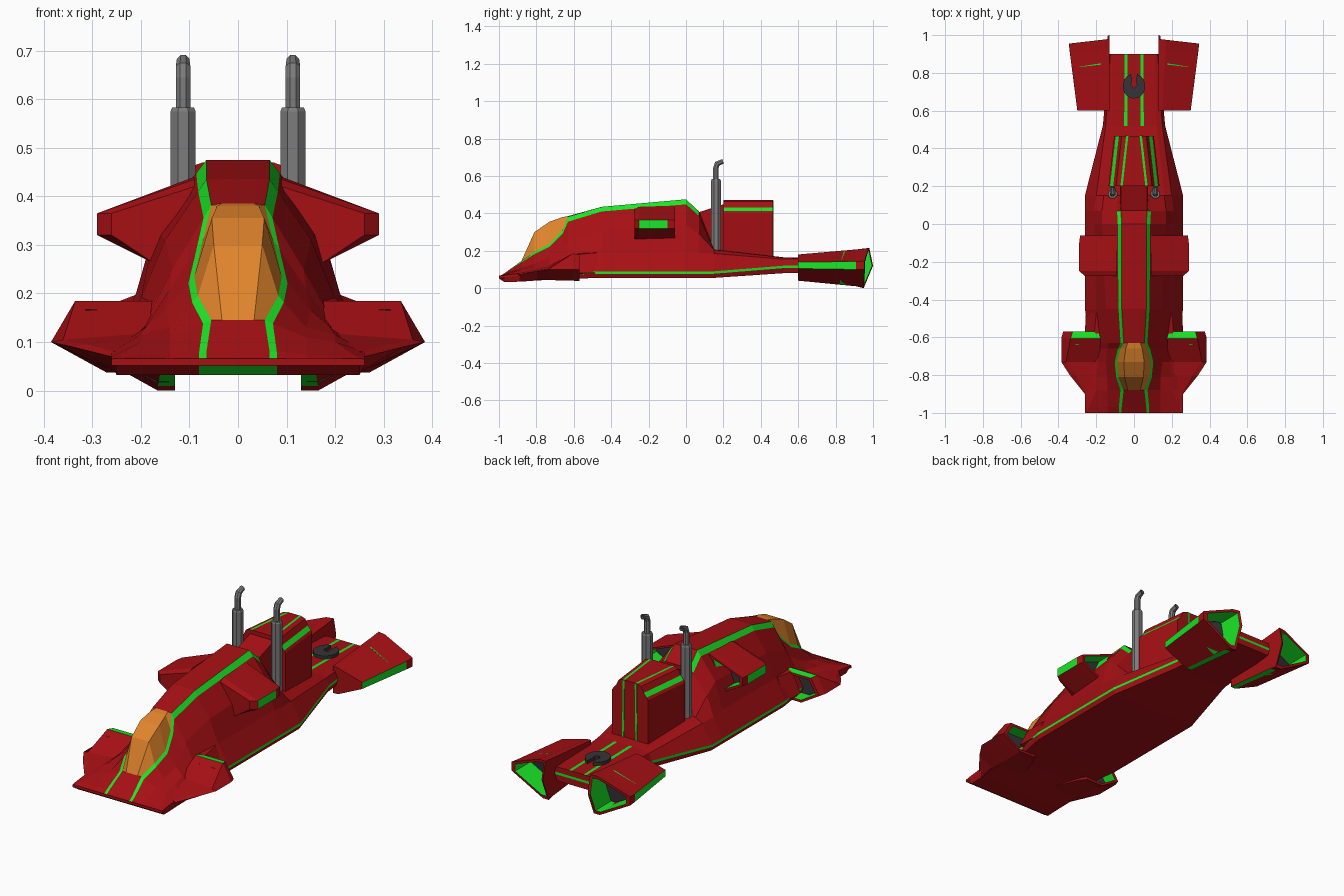
import bpy, bmesh, math
from mathutils import Vector

if "Cube" in bpy.data.objects:
    bpy.data.objects.remove(bpy.data.objects["Cube"])

RED, GREEN, ORANGE, DARK, GREY = range(5)


def material(name, r, g, b):
    m = bpy.data.materials.new(name)
    m.diffuse_color = (r, g, b, 1)
    m.use_nodes = True
    m.node_tree.nodes["Principled BSDF"].inputs["Base Color"].default_value = m.diffuse_color
    return m


MATS = [material("red_paint", .38, .005, .007), material("green_trim", .01, .8, .02),
        material("orange_glass", .75, .23, .025), material("dark_metal", .035, .035, .04),
        material("grey_metal", .2, .2, .2)]


def loft(name, rings, color, caps=(RED, RED), mirror=False, banded=False):
    """Skin closed rings of points; color(segment, edge) gives the material slot."""
    bm = bmesh.new()
    vs = [[bm.verts.new(p) for p in r] for r in rings]
    n = len(vs[0])
    for i in range(len(vs) - 1):
        for k in range(n):
            j = (k + 1) % n
            f = bm.faces.new((vs[i][k], vs[i][j], vs[i + 1][j], vs[i + 1][k]))
            f.material_index = color(i, k)
    for r, i, c in ((vs[0], 0, caps[0]), (vs[-1], len(vs) - 2, caps[1])):
        if banded:                       # symmetric ring: cap with cross strips
            for k in range(n // 2 - 1):
                f = bm.faces.new((r[k], r[k + 1], r[n - 2 - k], r[n - 1 - k]))
                f.material_index = GREEN if color(i, k) == GREEN and k > 3 else c
        else:
            bm.faces.new(r).material_index = c
    bmesh.ops.recalc_face_normals(bm, faces=bm.faces)
    me = bpy.data.meshes.new(name)
    bm.to_mesh(me)
    bm.free()
    for m in MATS:
        me.materials.append(m)
    ob = bpy.data.objects.new(name, me)
    bpy.context.collection.objects.link(ob)
    if mirror:
        ob.modifiers.new("mirror", 'MIRROR').use_clip = False
    return ob


def sym(y, half):
    return [(x, y, z) for x, z in half] + [(-x, y, z) for x, z in reversed(half)]


def at(y, pts):
    return [(x, y, z) for x, z in pts]


def recess(ring, scale, depth):
    """Two extra rings that sink an opening into the rear of a pod."""
    c = sum((Vector(p) for p in ring), Vector()) / len(ring)
    inner = [c + (Vector(p) - c) * scale for p in ring]
    return [inner, [p - Vector((0, depth, 0)) for p in inner]]


# Hull: y, crest z, stripe x z, shoulder x z, side x z, sill x z, bottom z
S = [(-1, .06, .065, .06, .14, .06, .25, .066, .26, .065, .052),
     (-.97, .08, .065, .08, .14, .075, .24, .072, .26, .07, .032),
     (-.88, .145, .055, .145, .14, .11, .2, .1, .26, .08, .035),
     (-.81, .30, .083, .195, .14, .13, .2, .115, .26, .085, .04),
     (-.73, .355, .09, .235, .15, .165, .19, .13, .25, .085, .045),
     (-.66, .38, .072, .31, .14, .21, .19, .14, .23, .085, .05),
     (-.63, .385, .055, .382, .135, .25, .19, .15, .23, .085, .05),
     (-.45, .435, .065, .435, .15, .31, .2, .19, .26, .09, .055),
     (0, .475, .065, .475, .17, .34, .21, .2, .26, .09, .055),
     (.07, .41, .07, .41, .17, .29, .21, .19, .26, .09, .055),
     (.15, .21, .07, .21, .16, .205, .2, .185, .26, .09, .055),
     (.52, .165, .035, .165, .12, .163, .15, .155, .165, .12, .08),
     (.9, .158, .035, .158, .11, .158, .125, .155, .13, .13, .085)]


def hull_ring(y, cz, ax, az, hx, hz, dx, dz, sx, sz, bz):
    t = .2
    return sym(y, [(ax * .6, cz), (ax, az), (ax + (hx - ax) * t, az + (hz - az) * t),
                   (hx, hz), (dx, dz), (sx, sz), (sx, sz - .013), (sx - .01, bz), (.08, bz)])


def hull_color(i, k):
    b = k if k < 9 else 16 - k          # b == -1 is the top centre strip
    if b in (-1, 0) and 2 <= i <= 5:
        return ORANGE
    if b == 1 and i not in (9, 10):
        return GREEN
    if (b == 5 and i >= 6) or (b == 8 and i == 0):
        return GREEN
    return RED


loft("hull", [hull_ring(*s) for s in S], hull_color, banded=True)

# Front fenders with rear openings
F = [at(-.9, [(.15, .09), (.255, .08), (.26, .07), (.25, .035), (.1, .035)]),
     at(-.8, [(.15, .11), (.31, .095), (.34, .09), (.26, .045), (.1, .045)]),
     at(-.73, [(.16, .12), (.36, .105), (.385, .1), (.26, .043), (.1, .043)]),
     at(-.605, [(.15, .185), (.335, .185), (.385, .1), (.26, .04), (.15, .04)]),
     at(-.57, [(.17, .18), (.325, .18), (.375, .1), (.27, .037), (.17, .037)])]
loft("front_fender", F + recess(F[-1], .82, .07),
     lambda i, k: GREEN if i == 5 or (i == 3 and k == 0) else RED, (RED, DARK), True)
# Fairing behind each fender
loft("fender_fairing", [at(-.58, [(.15, .19), (.21, .18), (.26, .08), (.15, .05)]),
                        at(-.47, [(.15, .2), (.2, .19), (.255, .08), (.15, .06)])],
     lambda i, k: RED, mirror=True)

# Side intakes
I = [at(y, [(.09, z), (x, .365), (x, .32), (.17, .26)])
     for y, x, z in ((-.275, .26, .42), (-.25, .29, .435), (-.1, .29, .44), (-.06, .285, .44))]
loft("side_intake", I + recess(I[-1], .8, .08),
     lambda i, k: GREEN if i == 4 or (i == 1 and k == 1) else RED, (RED, DARK), True)

# Rear thruster pods
P = [at(.6, [(.13, .18), (.15, .18), (.3, .14), (.3, .105), (.16, .04), (.13, .04)]),
     at(.91, [(.13, .207), (.165, .207), (.34, .142), (.34, .1), (.165, .01), (.13, .01)]),
     [(.13, .98, .215), (.17, .975, .213), (.345, .955, .145), (.345, .955, .1),
      (.165, .95, 0), (.13, .95, 0)]]
P[2].append((.13, 1, .12))
for r, y in ((P[0], .6), (P[1], .91)):
    r.append((.13, y, .12))
loft("rear_thruster", P + recess(P[2], .84, .13),
     lambda i, k: GREEN if i == 3 or (i == 0 and k in (2, 4)) else RED, (RED, DARK), True)

# Sleeper box with green bands on roof and chamfers
B = [(.03, .47), (.042, .47), (.065, .462), (.08, .432), (.097, .412), (.105, .4), (.105, .15)]
loft("sleeper_box", [sym(y, [(x + o, z) for x, z in B]) for y, o in ((.2, .03), (.465, 0))],
     lambda i, k: GREEN if k in (0, 3, 9, 12) else RED, banded=True)
# Bridge between cab and sleeper box
loft("cab_bridge", [sym(.05, [(.07, .4), (.075, .2)]), sym(.21, [(.07, .452), (.075, .2)])],
     lambda i, k: RED)
# Vertical stripes on the back of the box
loft("box_stripe", [at(y, [(.034, .16), (.044, .16), (.04, .468), (.03, .468)])
                    for y in (.46, .468)], lambda i, k: GREEN, (GREEN, GREEN), True)


# Exhaust stacks: y, z, radius, lean angle
def tube_ring(y, z, r, t):
    a = [math.tau * (k + .5) / 8 for k in range(8)]
    return [(.113 + r * math.cos(q), y + r * math.sin(q) * math.cos(t),
             z - r * math.sin(q) * math.sin(t)) for q in a]


E = [(.16, .18, .028, 0), (.16, .575, .028, 0), (.16, .583, .024, 0), (.16, .583, .016, 0),
     (.16, .645, .016, 0), (.167, .665, .016, .7), (.198, .678, .014, 1.3),
     (.198, .678, .01, 1.3), (.18, .673, .01, 1.3)]
loft("exhaust_stack", [tube_ring(*e) for e in E],
     lambda i, k: GREY, (GREY, DARK), True)

# Coupling plate: notched disc on the rear deck
arc = [math.radians(105 + 330 * k / 16) for k in range(17)]
D = [(.06 * math.cos(a), .73 + .066 * math.sin(a)) for a in arc]
D += [(.012, .75), (.016, .735), (0, .72), (-.016, .735), (-.012, .75)]
loft("coupling_plate", [[(x, y, z) for x, y in D] for z in (.15, .178)],
     lambda i, k: DARK, (DARK, DARK))
